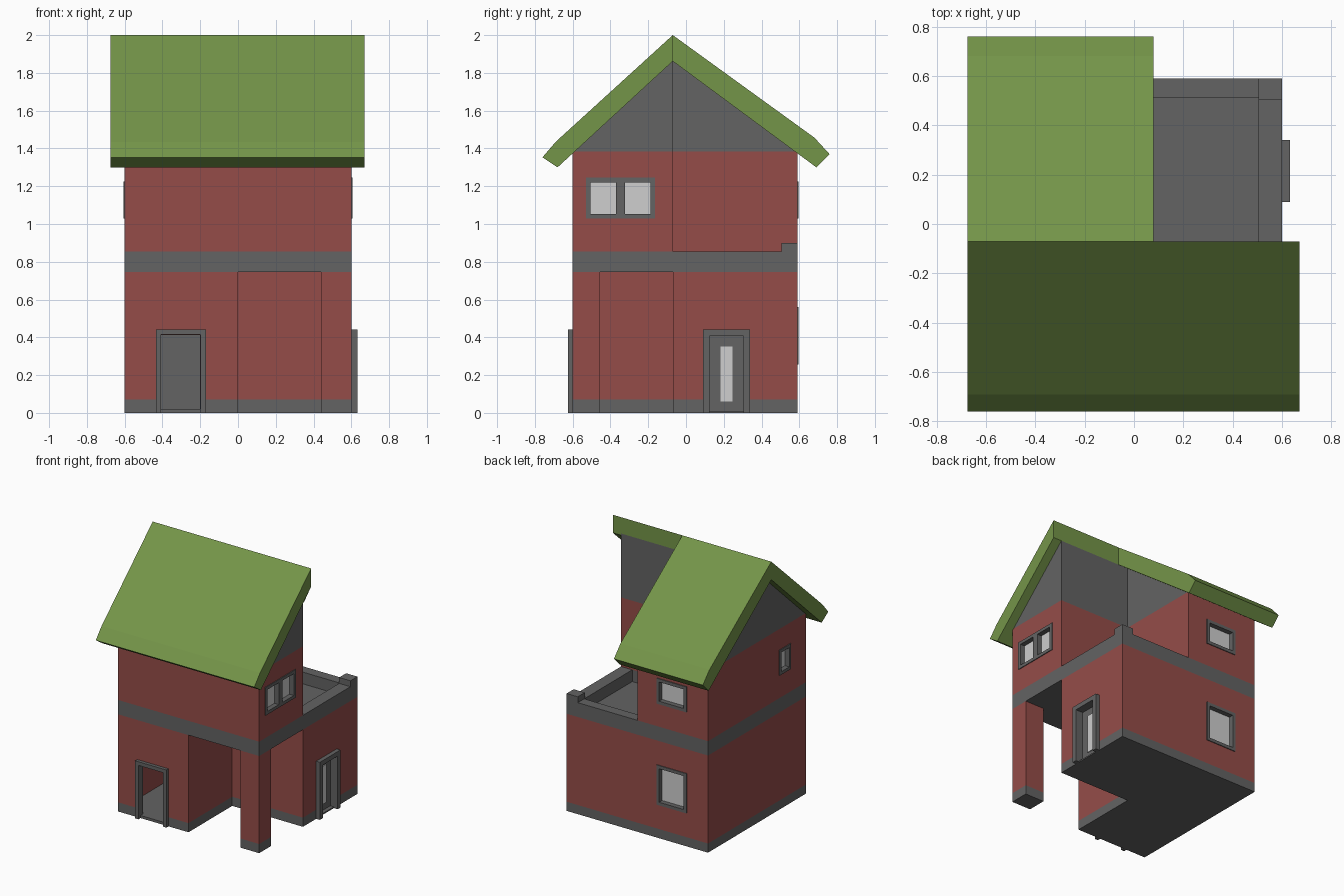
import bpy, bmesh
from mathutils import Vector

if "Cube" in bpy.data.objects:
    bpy.data.objects.remove(bpy.data.objects["Cube"], do_unlink=True)


def material(name, rgb):
    m = bpy.data.materials.new(name)
    m.use_nodes = True
    m.diffuse_color = (*rgb, 1)
    m.node_tree.nodes["Principled BSDF"].inputs["Base Color"].default_value = (*rgb, 1)
    return m


BRICK = material("brick red", (0.30, 0.073, 0.066))
STONE = material("stone grey", (0.125, 0.125, 0.125))
GREEN = material("roof green", (0.175, 0.30, 0.066))
GLASS = material("pale glass", (0.62, 0.62, 0.62))

# Main dimensions
X, FRONT, BACK, RIDGE = 0.6, -0.6, 0.59, -0.07
PLINTH, SLAB, UPPER, EAVE = 0.07, 0.745, 0.855, 1.385


def prism(name, axis, profile, lo, hi, mats):
    """Extrude a flat profile along x (profile in y, z) or z (profile in x, y)."""
    bm = bmesh.new()
    place = (lambda a, b: (lo, a, b)) if axis == "x" else (lambda a, b: (a, b, lo))
    face = bm.faces.new([bm.verts.new(place(a, b)) for a, b in profile])
    step = Vector((hi - lo, 0, 0)) if axis == "x" else Vector((0, 0, hi - lo))
    res = bmesh.ops.extrude_face_region(bm, geom=[face], use_keep_orig=True)
    moved = [g for g in res["geom"] if isinstance(g, bmesh.types.BMVert)]
    bmesh.ops.translate(bm, verts=moved, vec=step)
    bmesh.ops.recalc_face_normals(bm, faces=bm.faces)
    mesh = bpy.data.meshes.new(name)
    bm.to_mesh(mesh)
    bm.free()
    for m in mats:
        mesh.materials.append(m)
    ob = bpy.data.objects.new(name, mesh)
    bpy.context.collection.objects.link(ob)
    return ob


def box(name, x0, x1, y0, y1, z0, z1, *mats):
    return prism(name, "z", [(x0, y0), (x1, y0), (x1, y1), (x0, y1)], z0, z1, mats)


def paint(ob, rule):
    for p in ob.data.polygons:
        p.material_index = int(rule(p))


def band(ob, z, rule):
    """Split the walls at one height, then paint the stone part."""
    bm = bmesh.new()
    bm.from_mesh(ob.data)
    bmesh.ops.bisect_plane(bm, geom=bm.verts[:] + bm.edges[:] + bm.faces[:],
                           plane_co=(0, 0, z), plane_no=(0, 0, 1))
    bm.to_mesh(ob.data)
    bm.free()
    paint(ob, rule)


def cut(ob, cutter):
    mod = ob.modifiers.new("cut", "BOOLEAN")
    mod.operation, mod.solver, mod.object = "DIFFERENCE", "EXACT", cutter
    bpy.context.view_layer.update()
    done = ob.evaluated_get(bpy.context.evaluated_depsgraph_get())
    mesh = bpy.data.meshes.new_from_object(done)
    ob.modifiers.clear()
    ob.data = mesh
    bpy.data.objects.remove(cutter, do_unlink=True)


# Wall coordinates: u runs along the wall, w points outward
WALLS = {
    "front": lambda u, w: (u, FRONT - w),
    "back": lambda u, w: (u, BACK + w),
    "left": lambda u, w: (-X - w, u),
    "right": lambda u, w: (X + w, u),
}


def wall_box(name, wall, u0, u1, z0, z1, w0, w1, *mats):
    (ax, ay), (bx, by) = WALLS[wall](u0, w0), WALLS[wall](u1, w1)
    return box(name, min(ax, bx), max(ax, bx), min(ay, by), max(ay, by), z0, z1, *mats)


def frame(name, wall, u0, u1, z0, z1, bar, w0, w1, sill=True):
    wall_box(name + "_jamb_a", wall, u0, u0 + bar, z0, z1, w0, w1, STONE)
    wall_box(name + "_jamb_b", wall, u1 - bar, u1, z0, z1, w0, w1, STONE)
    wall_box(name + "_head", wall, u0 + bar, u1 - bar, z1 - bar, z1, w0, w1, STONE)
    if sill:
        wall_box(name + "_sill", wall, u0 + bar, u1 - bar, z0, z0 + bar, w0, w1, STONE)


def hole(ob, wall, u0, u1, z0, z1, depth):
    c = wall_box("cutter", wall, u0, u1, z0, z1, -depth, 0.05, BRICK, STONE)
    paint(c, lambda p: True)
    cut(ob, c)


def window(name, ob, wall, u0, u1, z0, z1, panes=1):
    bar, depth = 0.024, 0.04
    hole(ob, wall, u0 + 0.005, u1 - 0.005, z0 + 0.005, z1 - 0.005, depth)
    frame(name + "_frame", wall, u0, u1, z0, z1, bar, -depth, 0.006)
    wall_box(name + "_glass", wall, u0 + bar, u1 - bar, z0 + bar, z1 - bar,
             -depth, -depth + 0.009, GLASS)
    if panes == 2:
        mid = (u0 + u1) / 2
        wall_box(name + "_mullion", wall, mid - bar, mid + bar, z0 + bar, z1 - bar,
                 -depth, 0.006, STONE)


# Ground floor: L-shaped, open at the front corner
ground = prism("ground_floor_walls", "z",
               [(-X, FRONT), (0, FRONT), (0, RIDGE), (X, RIDGE), (X, BACK), (-X, BACK)],
               0, SLAB, (BRICK, STONE))
band(ground, PLINTH, lambda p: p.center.z < PLINTH)

# Hallway behind the open front doorway
room = box("cutter", -0.58, -0.03, -0.57, 0.0, 0.02, 0.7, BRICK, STONE)
paint(room, lambda p: p.normal.z < -0.5 or p.normal.y > 0.5)
cut(ground, room)
hole(ground, "front", -0.41, -0.2, 0.02, 0.413, 0.05)
frame("front_door_frame", "front", -0.435, -0.17, 0, 0.442, 0.028, -0.03, 0.026, sill=False)

# Side door with a narrow glass strip
hole(ground, "right", 0.12, 0.32, 0.01, 0.42, 0.06)
frame("side_door_frame", "right", 0.09, 0.34, 0, 0.442, 0.035, -0.05, 0.032, sill=False)
wall_box("side_door", "right", 0.12, 0.32, 0.01, 0.42, -0.06, -0.03, STONE)
wall_box("side_door_glass", "right", 0.182, 0.247, 0.06, 0.352, -0.03, -0.024, GLASS)

# Corner pillar
pillar = box("corner_pillar", 0.44, X, FRONT, -0.455, 0, SLAB, BRICK, STONE)
band(pillar, PLINTH, lambda p: p.center.z < PLINTH)

# Floor slab with sunken terrace and raised corner post
slab = box("floor_slab", -X, X, FRONT, BACK, SLAB, UPPER, STONE)
cut(slab, box("cutter", 0, 0.505, RIDGE, 0.512, 0.765, 1, STONE))
box("terrace_corner_post", 0.505, X, 0.505, BACK, UPPER, 0.9, STONE)

# Upper floor: full-width front half and half-width back half, with gables
TOP = 1.875
upper_front = prism("upper_front_walls", "x",
                    [(FRONT, UPPER), (RIDGE, UPPER), (RIDGE, TOP), (FRONT, EAVE)],
                    -X, X, (BRICK, STONE))
upper_back = prism("upper_back_walls", "x",
                   [(RIDGE, UPPER), (BACK, UPPER), (BACK, EAVE), (RIDGE, TOP)],
                   -X, 0, (BRICK, STONE))
for part in (upper_front, upper_back):
    band(part, EAVE, lambda p: p.center.z > EAVE)

# Windows
window("right_window", upper_front, "right", -0.53, -0.165, 1.03, 1.245, panes=2)
window("left_window", upper_front, "left", -0.41, -0.27, 1.03, 1.225)
window("upper_back_window", upper_back, "back", -0.42, -0.165, 1.03, 1.225)
window("lower_back_window", ground, "back", -0.42, -0.165, 0.255, 0.56)

# Roof slopes, the back one stopping short of the terrace
prism("front_roof", "x",
      [(RIDGE, 2), (-0.69, 1.435), (-0.76, 1.353), (-0.68, 1.3), (RIDGE, 1.862)],
      -0.675, 0.67, (GREEN,))
prism("back_roof", "x",
      [(RIDGE, 2), (0.68, 1.457), (0.76, 1.37), (0.69, 1.3), (RIDGE, 1.862)],
      -0.675, 0.08, (GREEN,))
